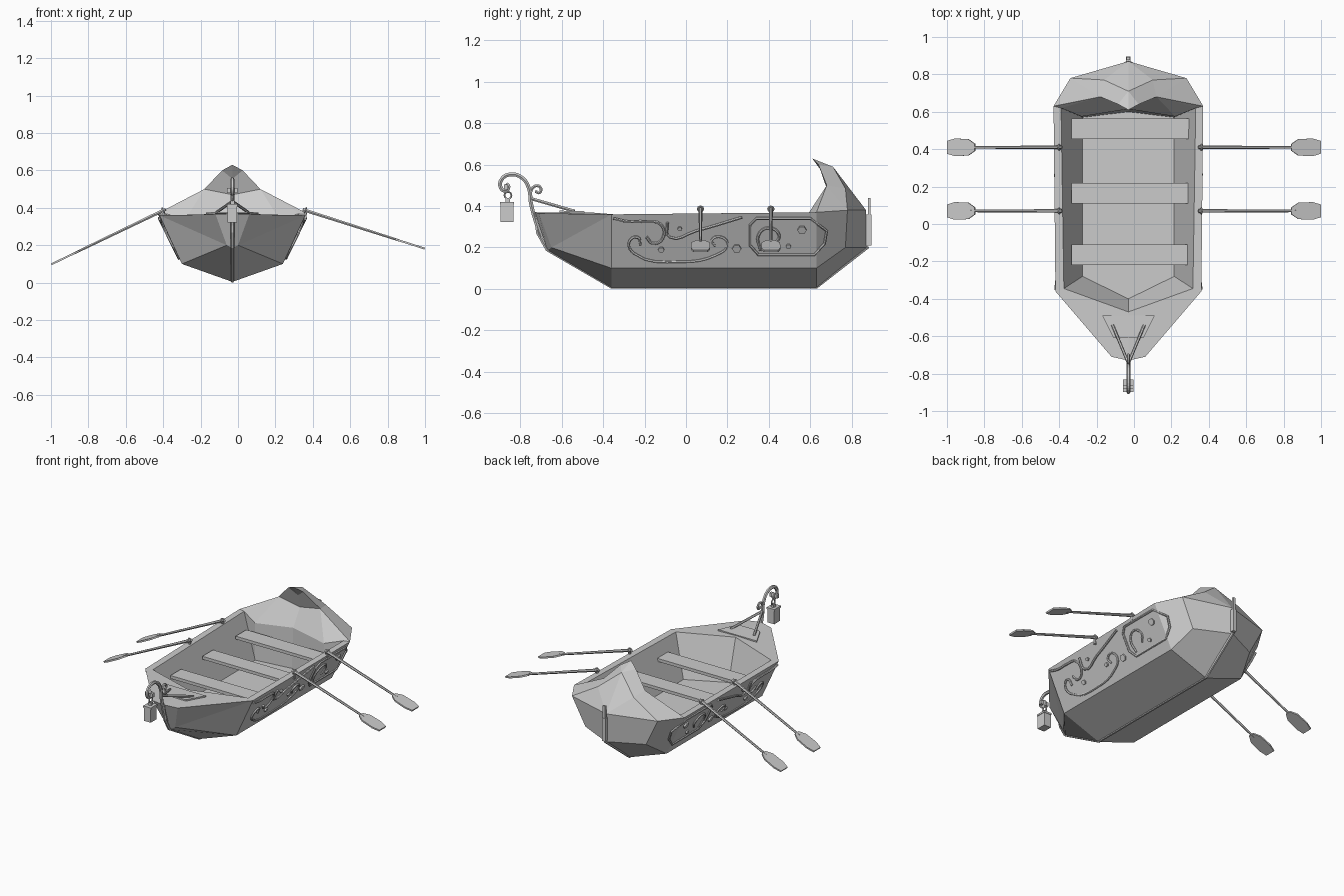
import bpy, bmesh, math
from mathutils import Vector

if "Cube" in bpy.data.objects:
    bpy.data.objects.remove(bpy.data.objects["Cube"])

CX = -0.03  # boat centre line
grey = bpy.data.materials.new("light grey")
grey.diffuse_color = (0.6, 0.6, 0.6, 1)
grey.use_nodes = True
grey.node_tree.nodes["Principled BSDF"].inputs["Base Color"].default_value = grey.diffuse_color


def add_mesh(name, bm):
    bmesh.ops.recalc_face_normals(bm, faces=bm.faces)
    me = bpy.data.meshes.new(name)
    bm.to_mesh(me)
    bm.free()
    me.materials.append(grey)
    ob = bpy.data.objects.new(name, me)
    bpy.context.collection.objects.link(ob)
    return ob


def box(name, x0, x1, y0, y1, z0, z1):
    bm = bmesh.new()
    bmesh.ops.create_cube(bm, size=1)
    for v in bm.verts:
        v.co = ((x0 + x1) / 2 + v.co.x * (x1 - x0), (y0 + y1) / 2 + v.co.y * (y1 - y0),
                (z0 + z1) / 2 + v.co.z * (z1 - z0))
    return add_mesh(name, bm)


def tube(name, pts, r, smooth=True, closed=False, taper=1.0):
    cu = bpy.data.curves.new(name, 'CURVE')
    cu.dimensions = '3D'
    cu.bevel_depth = r
    cu.bevel_resolution = 1
    cu.resolution_u = 4
    cu.use_fill_caps = True
    n = len(pts)
    if smooth:
        s = cu.splines.new('BEZIER')
        s.bezier_points.add(n - 1)
        for i, (b, p) in enumerate(zip(s.bezier_points, pts)):
            b.co = p
            b.handle_left_type = b.handle_right_type = 'AUTO'
            b.radius = 1 + (taper - 1) * i / (n - 1)
    else:
        s = cu.splines.new('POLY')
        s.points.add(n - 1)
        for i, (b, p) in enumerate(zip(s.points, pts)):
            b.co = (*p, 1)
            b.radius = 1 + (taper - 1) * i / (n - 1)
    s.use_cyclic_u = closed
    for sp in cu.splines:
        sp.use_smooth = False
    cu.materials.append(grey)
    ob = bpy.data.objects.new(name, cu)
    bpy.context.collection.objects.link(ob)
    return ob


def ring(name, c, a, b, R, r, n=10):
    a, b, c = Vector(a), Vector(b), Vector(c)
    pts = [c + R * (a * math.cos(2 * math.pi * i / n) + b * math.sin(2 * math.pi * i / n)) for i in range(n)]
    return tube(name, pts, r, False, True)


# hull: right half, mirrored (k keel, c chine, g gunwale, i inner rim, f floor, h/d hood)
V = dict(
    k0=(0, -.67, .185), k1=(0, -.36, .004), k2=(0, .63, .004), k3=(0, .875, .20),
    c0=(.03, -.65, .20), c1=(.27, -.36, .10), c2=(.27, .63, .10), c3=(.22, .77, .20),
    gt=(0, -.73, .37), g0=(.09, -.71, .365), g1=(.39, -.36, .36), g2=(.40, .63, .37),
    g3=(.31, .78, .38), g4=(0, .87, .38),
    i0=(0, -.47, .37), i1=(.345, -.345, .36), i2=(.36, .62, .37),
    f0=(0, -.40, .10), f1=(.245, -.28, .10), f2=(.245, .57, .10), f3=(0, .60, .10),
    t=(0, .61, .63), r=(0, .71, .59), m=(.13, .77, .485), h1=(.055, .64, .60), h2=(.15, .68, .50),
    d1=(0, .665, .555), d2=(0, .685, .47), b0=(0, .615, .36), b1=(.25, .575, .34))
F = """k1 k2 c2 c1,k0 k1 c1 c0,k2 k3 c3 c2,c1 c2 g2 g1,c0 c1 g1,c0 g1 g0,k0 c0 g0 gt,
c2 c3 g3 g2,c3 k3 g4 g3,g4 g3 m,g4 m r,r h1 t,r m h2 h1,m g3 h2,g3 g2 h2,g1 g2 i2 i1,
gt g0 i0,g0 g1 i1 i0,i1 i2 f2 f1,i0 i1 f1 f0,f0 f1 f2 f3,g2 i2 h2,t h1 d1,h1 h2 d2 d1,
h2 b1 b0 d2,h2 i2 b1,b0 b1 f2 f3,b1 i2 f2"""
bm = bmesh.new()
vs = {k: bm.verts.new(p) for k, p in V.items()}
for f in F.split(","):
    bm.faces.new([vs[k] for k in f.split()])
geo = bmesh.ops.duplicate(bm, geom=bm.verts[:] + bm.edges[:] + bm.faces[:])["geom"]
for v in [g for g in geo if isinstance(g, bmesh.types.BMVert)]:
    v.co.x *= -1
bmesh.ops.remove_doubles(bm, verts=bm.verts[:], dist=0.0005)
for v in bm.verts:
    v.co.x += CX
add_mesh("hull", bm)

# keel strip, stem and stern post
tube("keel_strip", [(CX, -.73, .37), (CX, -.715, .27), (CX, -.67, .19), (CX, -.36, .01),
                    (CX, .63, .01), (CX, .88, .205)], .010, False)
box("stern_post", CX - .012, CX + .012, .87, .895, .21, .36)
box("stern_post_tip", CX - .009, CX + .009, .878, .892, .36, .44)

# seats
for y0, x1 in ((.455, .30), (.11, .30), (-.22, .285)):
    box("seat", -.335, x1, y0, y0 + .11, .265, .285)

# bow deck plate
bm = bmesh.new()
pl = [bm.verts.new((CX + x, y, z)) for x, y, z in
      ((-.14, -.49, .375), (.14, -.49, .375), (.08, -.61, .378), (-.08, -.61, .378))]
ext = bmesh.ops.extrude_face_region(bm, geom=[bm.faces.new(pl)])["geom"]
bmesh.ops.translate(bm, verts=[g for g in ext if isinstance(g, bmesh.types.BMVert)], vec=(0, 0, -.009))
add_mesh("bow_plate", bm)

# lantern hook with scrolls and braces
yz = lambda pts: [(CX, y, z) for y, z in pts]
tube("lantern_hook", yz([(-.70, .25), (-.73, .34), (-.75, .42), (-.757, .48), (-.79, .535), (-.85, .553),
                         (-.89, .53), (-.895, .49), (-.872, .475), (-.858, .495), (-.87, .507)]), .011)
tube("hook_curl", yz([(-.752, .42), (-.748, .475), (-.725, .498), (-.702, .488), (-.708, .465),
                      (-.728, .472)]), .008)
for s in (-1, 1):
    tube("hook_brace", [(CX + s * .085, -.54, .376), (CX, -.745, .435)], .008, False)
    box("hook_end", CX + s * .018 - .01, CX + s * .018 + .01, -.88, -.86, .48, .505)

# lantern
ring("lantern_ring", (CX, -.86, .452), (0, 1, 0), (0, 0, 1), .017, .005)
box("lantern_body", CX - .025, CX + .025, -.896, -.834, .322, .412)
box("lantern_cap", CX - .028, CX + .028, -.899, -.831, .408, .42)
box("lantern_neck", CX - .01, CX + .01, -.872, -.850, .42, .438)

# oars with locks
for s, lock_x, tipz in ((1, .36, .182), (-1, -.40, .098)):
    for y in (.07, .41):
        p0 = Vector((lock_x, y, .386))
        p1 = Vector((s * .998, y, tipz))
        d = (p1 - p0).normalized()
        side = Vector((0, 1, 0))
        n = d.cross(side)
        tube("oar_shaft", [p0 - d * .015, p0 + d * .2, p1 - d * .14], .010, False, False, .7)
        bm = bmesh.new()
        out = [(-.165, .018), (-.125, .044), (-.045, .047), (0, .034)]
        out += [(a, -w) for a, w in reversed(out)]
        face = bm.faces.new([bm.verts.new(p1 + d * a + side * w - n * .005) for a, w in out])
        ext = bmesh.ops.extrude_face_region(bm, geom=[face])["geom"]
        bmesh.ops.translate(bm, verts=[g for g in ext if isinstance(g, bmesh.types.BMVert)], vec=n * .01)
        add_mesh("oar_blade", bm)
        ring("oar_lock", p0, side, n, .013, .005, 8)
        box("oar_lock_pin", p0.x - .007, p0.x + .007, y - .007, y + .007, .34, .374)

# carved scrolls on both hull sides
scrolls = [
    [(-.35, .34), (-.28, .325), (-.20, .325), (-.12, .31), (-.115, .24), (-.16, .22), (-.19, .25)],
    [(-.22, .21), (-.235, .25), (-.275, .225), (-.25, .17), (-.03, .13), (.15, .165), (.20, .21),
     (.17, .25), (.125, .235), (.14, .205)],
    [(-.09, .32), (-.08, .25), (.05, .28), (.27, .345)],
    [(.36, .185), (.35, .26), (.40, .295), (.45, .26), (.43, .215)]]
frame = [(.31, .31), (.34, .34), (.60, .34), (.68, .28), (.67, .22), (.62, .165), (.35, .165), (.31, .21)]
dots = [(.245, .195, .022), (.56, .285, .022), (.495, .205, .013), (-.12, .19, .015),
        (.10, .21, .013), (-.03, .29, .011)]
for s in (-1, 1):
    def on_side(y, z):
        bend = max(0, y - .63) * .4
        return Vector((CX + s * (.272 + (z - .10) * .49 - bend), y, z))
    for pts in scrolls:
        tube("hull_scroll", [on_side(*p) for p in pts], .007)
    tube("hull_frame", [on_side(*p) for p in frame], .007, False, True)
    for y, z, R in dots:
        tube("hull_stud", [on_side(y, z) + Vector((s * k, 0, -k * .5)) for k in (-.006, .006)], R, False)

# turn curves into meshes
bpy.ops.object.select_all(action='DESELECT')
for ob in bpy.context.scene.objects:
    if ob.type == 'CURVE':
        ob.select_set(True)
        bpy.context.view_layer.objects.active = ob
bpy.ops.object.convert(target='MESH')
